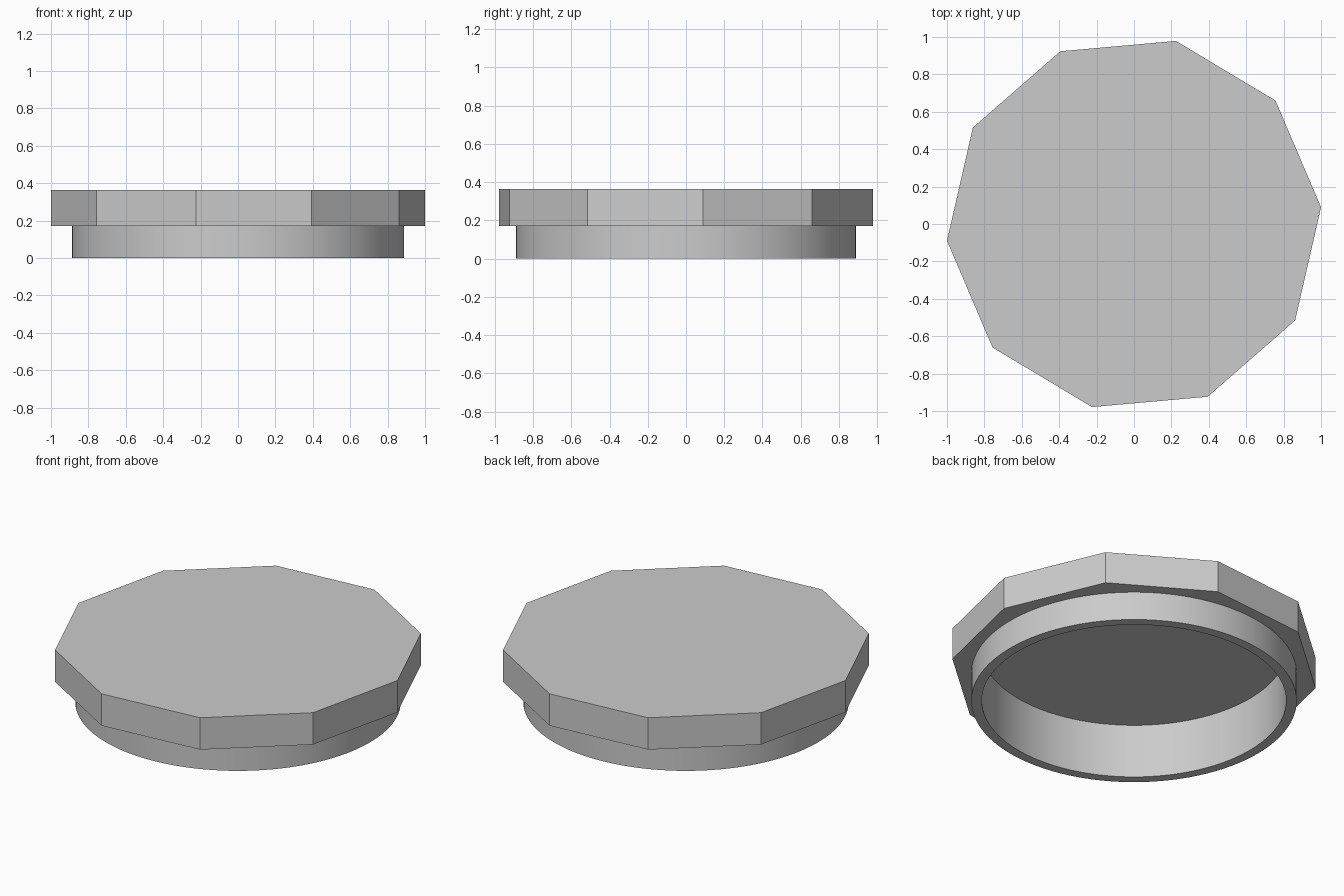
import bpy
import bmesh
import math

cube = bpy.data.objects.get("Cube")
if cube:
    bpy.data.objects.remove(cube, do_unlink=True)

HEIGHT, LEDGE, CAVITY = 0.364, 0.172, 0.325
HEAD_SIDES, STEPS = 10, 12
ROUND_SIDES = HEAD_SIDES * STEPS
TURN = math.radians(5.1)
HEAD_RADIUS = 1 / math.cos(TURN)
SKIRT_OUTER, SKIRT_INNER = 0.888, 0.831

grey = bpy.data.materials.new("light grey")
grey.use_nodes = True
grey.diffuse_color = (0.6, 0.6, 0.6, 1)
grey.node_tree.nodes["Principled BSDF"].inputs["Base Color"].default_value = (0.6, 0.6, 0.6, 1)

bm = bmesh.new()


def ring(radius, z, sides):
    """Circle of vertices around the z axis."""
    angles = [TURN + math.tau * i / sides for i in range(sides)]
    return [bm.verts.new((radius * math.cos(a), radius * math.sin(a), z)) for a in angles]


def wall(a, b):
    """Band of quads between two matching rings."""
    n = len(a)
    for i in range(n):
        j = (i + 1) % n
        bm.faces.new((a[i], a[j], b[j], b[i]))


# Ten-sided head with a flat top
head_top = ring(HEAD_RADIUS, HEIGHT, HEAD_SIDES)
head_low = ring(HEAD_RADIUS, LEDGE, HEAD_SIDES)
bm.faces.new(head_top)
wall(head_top, head_low)

# Round skirt, its rim and the hollow inside
skirt_top = ring(SKIRT_OUTER, LEDGE, ROUND_SIDES)
skirt_rim = ring(SKIRT_OUTER, 0, ROUND_SIDES)
inner_rim = ring(SKIRT_INNER, 0, ROUND_SIDES)
inner_top = ring(SKIRT_INNER, CAVITY, ROUND_SIDES)
wall(skirt_top, skirt_rim)
wall(skirt_rim, inner_rim)
wall(inner_rim, inner_top)
bm.faces.new(inner_top)

# Flat ledge between each head side and its arc of the skirt
for i in range(HEAD_SIDES):
    arc = [skirt_top[(i * STEPS + k) % ROUND_SIDES] for k in range(STEPS + 1)]
    bm.faces.new([head_low[(i + 1) % HEAD_SIDES], head_low[i]] + arc)

bmesh.ops.recalc_face_normals(bm, faces=bm.faces)
mesh = bpy.data.meshes.new("screw_cap")
bm.to_mesh(mesh)
bm.free()
mesh.materials.append(grey)
cap = bpy.data.objects.new("screw_cap", mesh)
bpy.context.collection.objects.link(cap)

# Smooth round walls, crisp corners
bpy.ops.object.select_all(action="DESELECT")
cap.select_set(True)
bpy.context.view_layer.objects.active = cap
bpy.ops.object.shade_smooth_by_angle(angle=math.radians(30))
